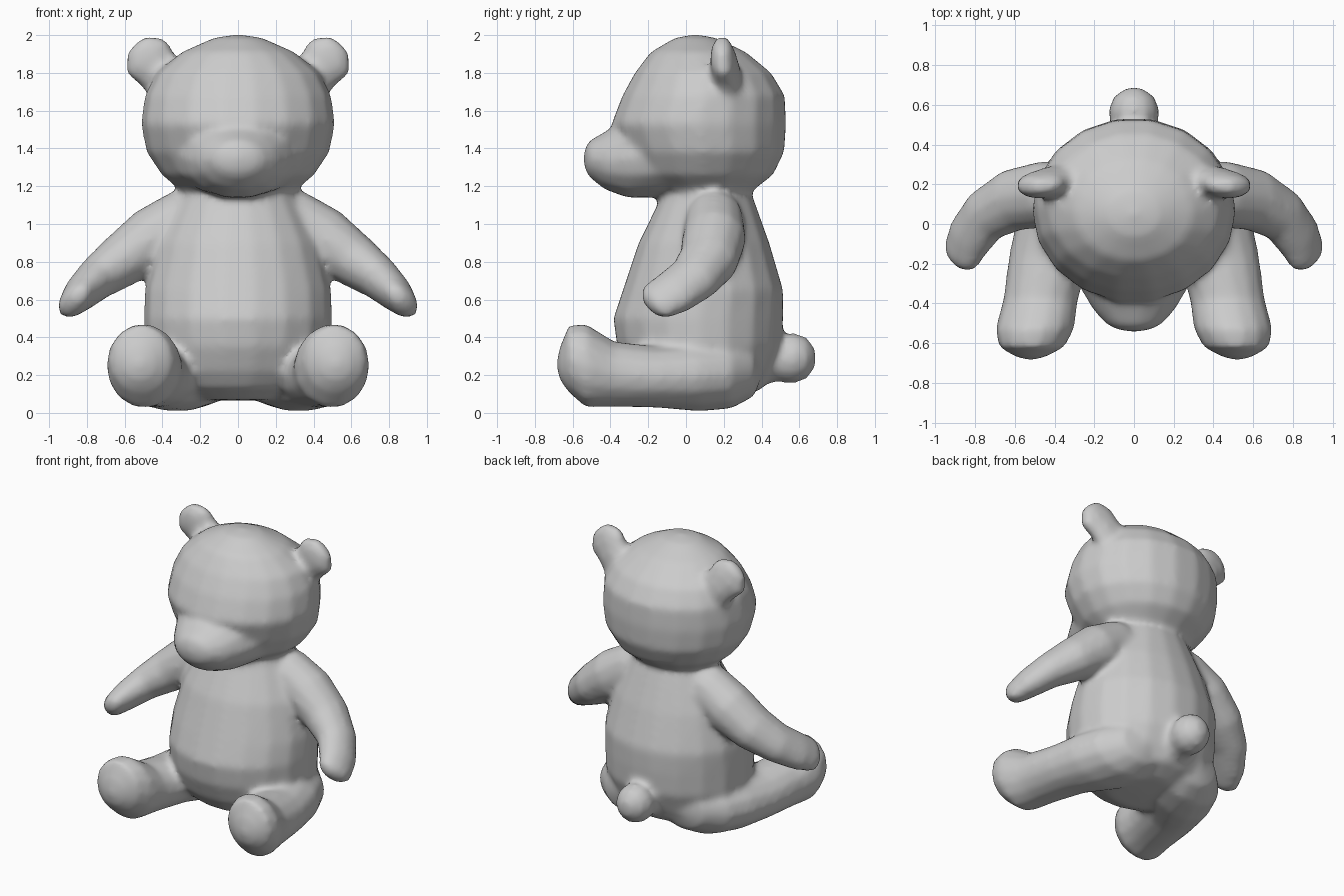
import bpy, bmesh, math
from mathutils import Vector

parts = []


def loft(name, rings, hint, axis=None, sides=14, mirror=False):
    """Skin elliptical rings (x, y, z, radius along hint, other radius)."""
    bm = bmesh.new()
    for side in ((1, -1) if mirror else (1,)):
        pts = [Vector(r[:3]) for r in rings]
        loops = []
        for i, (p, r) in enumerate(zip(pts, rings)):
            t = Vector(axis) if axis else pts[min(i + 1, len(pts) - 1)] - pts[max(i - 1, 0)]
            t.normalize()
            u = Vector(hint)
            u = (u - t * u.dot(t)).normalized()
            v = t.cross(u)
            ring = []
            for k in range(sides):
                a = k * math.tau / sides
                q = p + u * r[3] * math.cos(a) + v * r[4] * math.sin(a)
                ring.append(bm.verts.new((q.x * side, q.y, q.z)))
            loops.append(ring)
        for a, b in zip(loops, loops[1:]):
            for k in range(sides):
                n = (k + 1) % sides
                bm.faces.new((a[k], a[n], b[n], b[k]))
        bm.faces.new(loops[0])
        bm.faces.new(loops[-1])
    bmesh.ops.remove_doubles(bm, verts=bm.verts, dist=0.0005)
    bmesh.ops.recalc_face_normals(bm, faces=bm.faces)
    me = bpy.data.meshes.new(name)
    bm.to_mesh(me)
    bm.free()
    ob = bpy.data.objects.new(name, me)
    bpy.context.collection.objects.link(ob)
    parts.append(ob)


X, Y, Z = (1, 0, 0), (0, 1, 0), (0, 0, 1)

# Pear-shaped torso, stacked upwards
loft("torso", [(0, .07, .065, 0, 0), (0, .08, .07, .24, .20), (0, .08, .13, .38, .33),
               (0, .07, .22, .46, .385), (0, .07, .35, .495, .44), (0, .065, .50, .50, .455),
               (0, .09, .65, .495, .43), (0, .095, .90, .43, .35),
               (0, .11, 1.12, .32, .255), (0, .11, 1.22, .28, .21)], X, Z, 18)

# Round head
loft("head", [(0, .1, 1.13, 0, 0), (0, .11, 1.165, .29, .23), (0, .09, 1.26, .405, .375),
              (0, .09, 1.38, .485, .435), (0, .068, 1.53, .515, .468), (0, .093, 1.68, .495, .435),
              (0, .09, 1.80, .435, .365), (0, .065, 1.91, .30, .255),
              (0, .05, 1.985, .13, .11), (0, .05, 2.005, 0, 0)], X, Z, 18)

# Snout, running forwards
loft("snout", [(0, 0, 1.37, .40, .22), (0, -.18, 1.36, .34, .225), (0, -.31, 1.35, .28, .215),
               (0, -.43, 1.335, .21, .155), (0, -.51, 1.345, .135, .10),
               (0, -.535, 1.345, .075, .06), (0, -.543, 1.345, 0, 0)], X, Y)

# Flattened ears
loft("ears", [(.30, .22, 1.68, .14, .08), (.35, .22, 1.74, .14, .08), (.42, .21, 1.81, .125, .08),
              (.485, .195, 1.885, .145, .07), (.53, .19, 1.95, .08, .045), (.54, .19, 1.965, 0, 0)],
     (.77, 0, -.64), (.64, 0, .77), 10, True)

# Arms curving down and forwards
loft("arms", [(.14, .15, 1.11, .10, .12), (.28, .15, 1.03, .16, .155), (.45, .15, .925, .17, .17),
              (.61, .12, .81, .145, .16), (.75, .04, .71, .115, .14), (.83, -.07, .635, .095, .135),
              (.875, -.165, .585, .07, .12), (.89, -.195, .57, .045, .075), (.895, -.205, .563, 0, 0)],
     (.75, 0, .65), None, 12, True)

# Legs stretched forwards with upturned feet
loft("legs", [(.20, .42, .24, 0, 0), (.22, .36, .225, .17, .14), (.26, .24, .205, .255, .185),
              (.32, .07, .195, .265, .19), (.42, -.15, .19, .21, .165), (.47, -.38, .205, .19, .175),
              (.50, -.53, .25, .20, .225), (.515, -.62, .285, .165, .18),
              (.52, -.67, .26, .075, .085), (.52, -.687, .255, 0, 0)], X, Y, 14, True)

# Bobble tail
loft("tail", [(0, .38, .27, .14, .13), (0, .48, .28, .115, .115), (0, .57, .29, .133, .138),
              (0, .64, .29, .105, .11), (0, .68, .29, .05, .055), (0, .69, .29, 0, 0)], X, Y, 12)

# Fuse the parts into one continuous skin with soft seams
bpy.ops.object.select_all(action='DESELECT')
for ob in parts:
    ob.select_set(True)
bpy.context.view_layer.objects.active = parts[0]
bpy.ops.object.join()
bear = bpy.context.object
bear.name = "plush_bear"
fuse = bear.modifiers.new("fuse", 'REMESH')
fuse.mode = 'VOXEL'
fuse.voxel_size = 0.02
fuse.use_smooth_shade = True
soft = bear.modifiers.new("soften", 'SMOOTH')
soft.factor = 0.5
soft.iterations = 10
